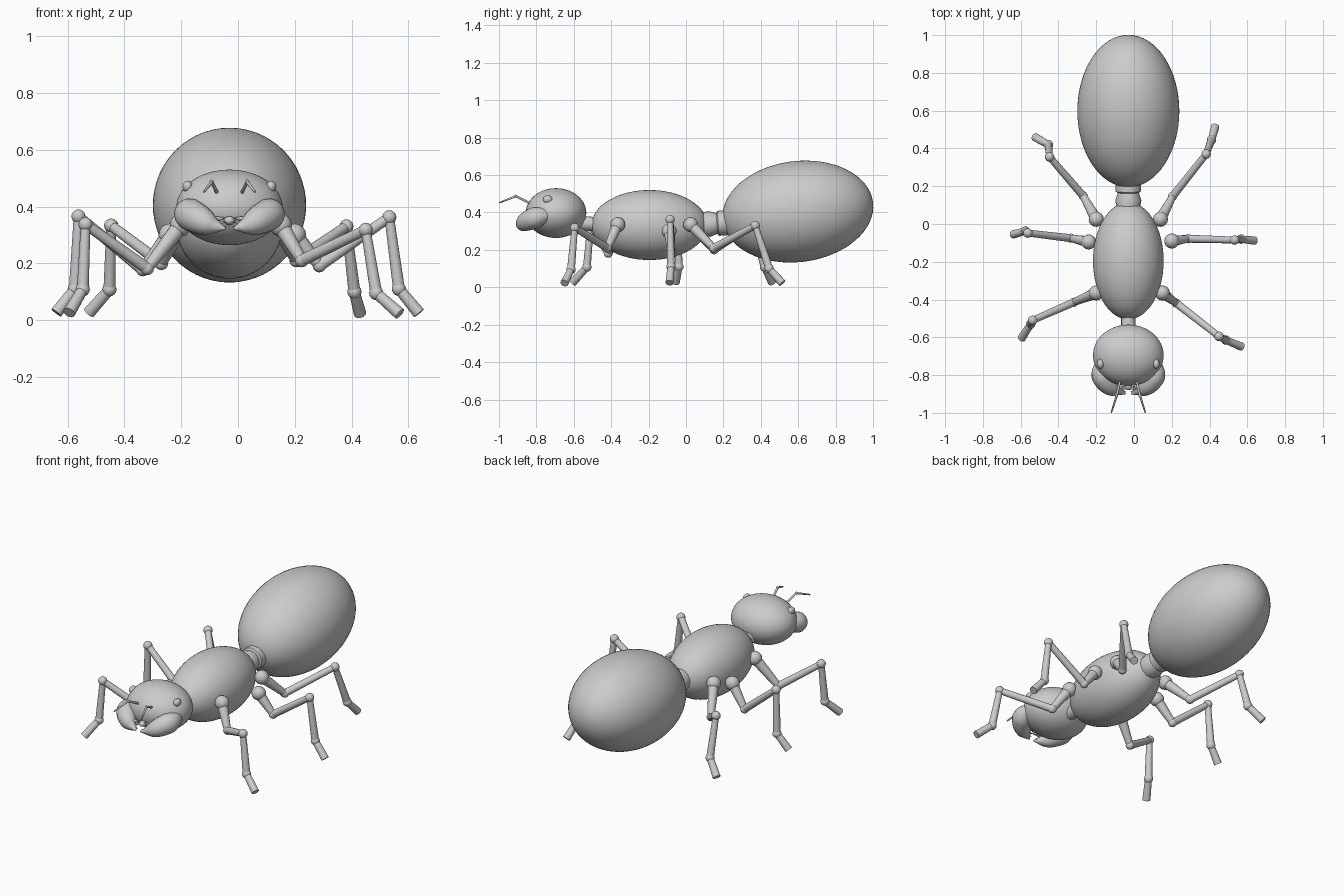
import bpy
from math import radians
from mathutils import Vector

cube = bpy.data.objects.get("Cube")
if cube:
    bpy.data.objects.remove(cube, do_unlink=True)

MID = -0.03  # x of the body's plane of symmetry

grey = bpy.data.materials.new("plain_grey")
grey.use_nodes = True
grey.diffuse_color = (0.6, 0.6, 0.6, 1)
for node in grey.node_tree.nodes:
    if node.type == 'BSDF_PRINCIPLED':
        node.inputs["Base Color"].default_value = grey.diffuse_color


def finish(obj, name):
    """Name the part, colour it and smooth its round faces."""
    obj.name = name
    obj.data.name = name
    obj.data.materials.clear()
    obj.data.materials.append(grey)
    bpy.ops.object.select_all(action='DESELECT')
    obj.select_set(True)
    bpy.context.view_layer.objects.active = obj
    bpy.ops.object.shade_smooth_by_angle(angle=radians(40))
    return obj


def ellipsoid(name, centre, radii, tilt=0, segments=24):
    bpy.ops.mesh.primitive_uv_sphere_add(
        segments=segments, ring_count=segments // 2, location=centre,
        rotation=(radians(tilt), 0, 0))
    obj = bpy.context.object
    obj.scale = radii
    return finish(obj, name)


def ball(name, centre, radius):
    return ellipsoid(name, centre, (radius, radius, radius), segments=16)


def tube(name, points, radii, smooth=False):
    """Round tube through the points, with its own radius at each point."""
    curve = bpy.data.curves.new(name, 'CURVE')
    curve.dimensions = '3D'
    curve.bevel_depth = 1
    curve.bevel_resolution = 6
    curve.use_fill_caps = True
    spline = curve.splines.new('NURBS' if smooth else 'POLY')
    spline.points.add(len(points) - 1)
    for target, point, radius in zip(spline.points, points, radii):
        target.co = (*point, 1)
        target.radius = radius
    if smooth:
        spline.use_endpoint_u = True
        spline.order_u = 3
        spline.resolution_u = 8
    obj = bpy.data.objects.new(name, curve)
    bpy.context.collection.objects.link(obj)
    bpy.ops.object.select_all(action='DESELECT')
    obj.select_set(True)
    bpy.context.view_layer.objects.active = obj
    bpy.ops.object.convert(target='MESH')
    return finish(bpy.context.object, name)


# Body
ellipsoid("abdomen", (MID, 0.598, 0.405), (0.27, 0.405, 0.27), tilt=7, segments=64)
ellipsoid("thorax", (MID, -0.195, 0.333), (0.187, 0.31, 0.187), segments=64)
ellipsoid("head", (MID, -0.695, 0.397), (0.187, 0.162, 0.133), segments=64)
tube("neck", [(MID, -0.58, 0.345), (MID, -0.45, 0.335)], [0.038, 0.038])
waist = [(0.07, 0.06), (0.125, 0.069), (0.165, 0.056), (0.172, 0.067), (0.25, 0.067)]
tube("waist", [(MID, y, 0.33 + 0.07 * y) for y, r in waist], [r for y, r in waist])
ellipsoid("mouth", (MID, -0.855, 0.35), (0.02, 0.025, 0.016))

# Paired parts of the head, measured outward from the middle
for side, label in ((1, "left"), (-1, "right")):

    def place(x, y, z):
        return Vector((MID + side * x, y, z))

    ellipsoid(label + "_eye", place(0.147, -0.74, 0.47), (0.018, 0.026, 0.021))

    # Jaw, curving in to a point
    jaw = [(0.14, -0.73, 0.39), (0.15, -0.79, 0.378), (0.118, -0.84, 0.36),
           (0.08, -0.872, 0.34), (0.045, -0.885, 0.328), (0.014, -0.9, 0.322)]
    tube(label + "_jaw", [place(*p) for p in jaw],
         [0.03, 0.058, 0.056, 0.045, 0.022, 0.003], smooth=True)
    for i in range(3):
        root = place(0.06, -0.865 - 0.01 * i, 0.355 - 0.012 * i)
        tip = place(0.012, -0.862 - 0.012 * i, 0.36 - 0.015 * i)
        tube(label + "_tooth", [root, tip], [0.012, 0.001])

    # Bent feeler
    base = place(0.042, -0.825, 0.445)
    elbow = place(0.062, -0.91, 0.487)
    tip = place(0.09, -0.998, 0.452)
    ball(label + "_feeler_socket", base, 0.014)
    tube(label + "_feeler_stalk", [base, elbow], [0.006, 0.006])
    ball(label + "_feeler_elbow", elbow, 0.008)
    tube(label + "_feeler_tip", [elbow, tip], [0.006, 0.004])

# Legs: hip, bend, knee, ankle and toe of each
legs = {
    "front_left": [(0.15, -0.365, 0.335), (0.225, -0.42, 0.21), (0.45, -0.595, 0.318),
                   (0.487, -0.615, 0.095), (0.57, -0.65, 0.022)],
    "middle_left": [(0.20, -0.09, 0.30), (0.287, -0.078, 0.192), (0.533, -0.085, 0.362),
                    (0.567, -0.08, 0.11), (0.638, -0.088, 0.024)],
    "rear_left": [(0.14, 0.025, 0.335), (0.205, 0.147, 0.21), (0.382, 0.37, 0.33),
                  (0.41, 0.445, 0.1), (0.43, 0.515, 0.022)],
    "front_right": [(-0.20, -0.365, 0.335), (-0.32, -0.415, 0.182), (-0.537, -0.51, 0.337),
                    (-0.547, -0.53, 0.108), (-0.595, -0.605, 0.026)],
    "middle_right": [(-0.24, -0.095, 0.30), (-0.335, -0.075, 0.178), (-0.562, -0.048, 0.365),
                     (-0.575, -0.038, 0.11), (-0.64, -0.055, 0.026)],
    "rear_right": [(-0.20, 0.025, 0.335), (-0.27, 0.15, 0.2), (-0.447, 0.355, 0.333),
                   (-0.453, 0.42, 0.108), (-0.525, 0.46, 0.026)],
}
for label, (hip, bend, knee, ankle, toe) in legs.items():
    ball(label + "_hip", hip, 0.04)
    tube(label + "_upper_leg", [hip, bend], [0.03, 0.019])
    ball(label + "_bend", bend, 0.024)
    tube(label + "_thigh", [bend, knee], [0.021, 0.018])
    ball(label + "_knee", knee, 0.025)
    tube(label + "_shin", [knee, ankle], [0.017, 0.021])
    ball(label + "_ankle", ankle, 0.025)
    tube(label + "_foot", [ankle, toe], [0.019, 0.022])
